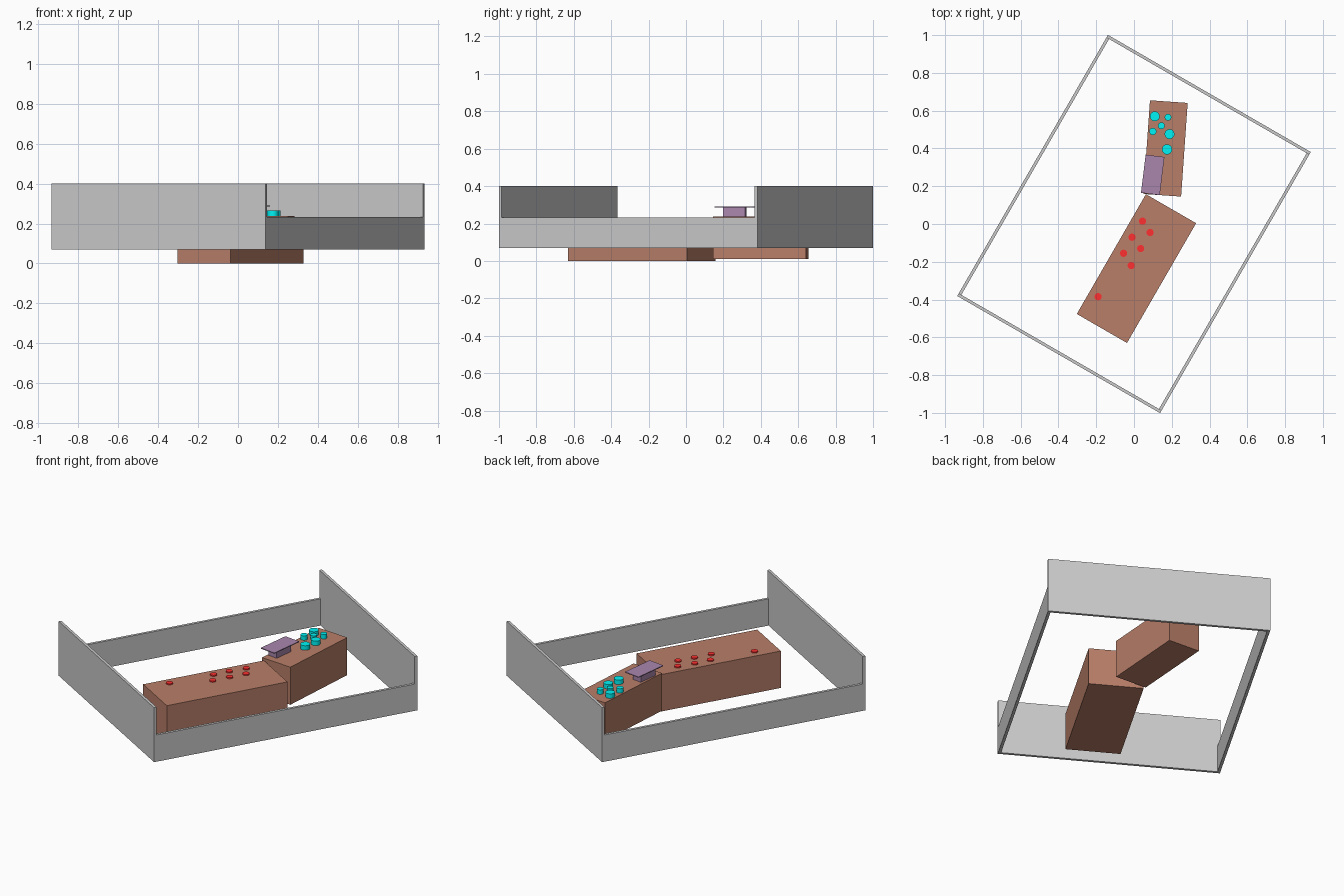
import bpy
from math import radians, sin, cos

if "Cube" in bpy.data.objects:
    bpy.data.objects.remove(bpy.data.objects["Cube"])


def material(name, rgb):
    m = bpy.data.materials.new(name)
    m.diffuse_color = (*rgb, 1)
    m.use_nodes = True
    m.node_tree.nodes["Principled BSDF"].inputs["Base Color"].default_value = m.diffuse_color
    return m


BROWN = material("brown", (0.48, 0.21, 0.14))
RED = material("red", (1, 0.03, 0.03))
CYAN = material("cyan", (0.0, 0.9, 0.92))
PURPLE = material("purple", (0.40, 0.24, 0.42))


def box(name, x, y, w, l, z0, z1, angle, mat=None):
    bpy.ops.mesh.primitive_cube_add(size=1, location=(x, y, (z0 + z1) / 2),
                                    rotation=(0, 0, radians(angle)))
    ob = bpy.context.object
    ob.name = name
    ob.scale = (w, l, z1 - z0)
    if mat:
        ob.data.materials.append(mat)
    return ob


def disc(name, x, y, r, z0, z1, mat):
    bpy.ops.mesh.primitive_cylinder_add(vertices=24, radius=r, depth=z1 - z0,
                                        location=(x, y, (z0 + z1) / 2))
    ob = bpy.context.object
    ob.name = name
    ob.data.materials.append(mat)
    bpy.ops.object.shade_smooth_by_angle(angle=radians(40))


# Surrounding walls, turned 30 degrees: low long sides, tall ends
TURN = -30
HU, HV, T = 0.62, 0.798, 0.016
c, s = cos(radians(TURN)), sin(radians(TURN))
for side, tag in ((-1, "left"), (1, "right")):
    u = side * (HU - T / 2)
    box(tag + "_low_wall", u * c, u * s, T, 2 * (HV - T), 0.07, 0.232, TURN)
for side, tag in ((-1, "front"), (1, "back")):
    v = side * (HV - T / 2)
    box(tag + "_tall_wall", -v * s, v * c, 2 * HU, T, 0.07, 0.4, TURN)

# Large and small counters
box("large_counter", 0.013, -0.236, 0.307, 0.732, 0.0, 0.224, TURN, BROWN)
box("small_counter", 0.167, 0.4, 0.2, 0.497, 0.01, 0.238, -4, BROWN)

# Purple stand with overhanging plate
box("stand_block", 0.099, 0.26, 0.06, 0.12, 0.238, 0.286, -7, PURPLE)
box("stand_plate", 0.099, 0.26, 0.1, 0.203, 0.286, 0.291, -7, PURPLE)

# Red discs on the large counter
for x, y in ((0.045, 0.015), (0.085, -0.045), (-0.01, -0.07), (0.035, -0.13),
             (-0.055, -0.155), (-0.015, -0.22), (-0.19, -0.385)):
    disc("red_disc", x, y, 0.019, 0.224, 0.231, RED)

# Cyan cylinders on the small counter
for x, y, r in ((0.11, 0.57, 0.026), (0.18, 0.565, 0.018), (0.145, 0.52, 0.018),
                (0.1, 0.49, 0.019), (0.188, 0.476, 0.026), (0.175, 0.395, 0.027)):
    disc("cyan_cylinder", x, y, r, 0.238, 0.265, CYAN)
